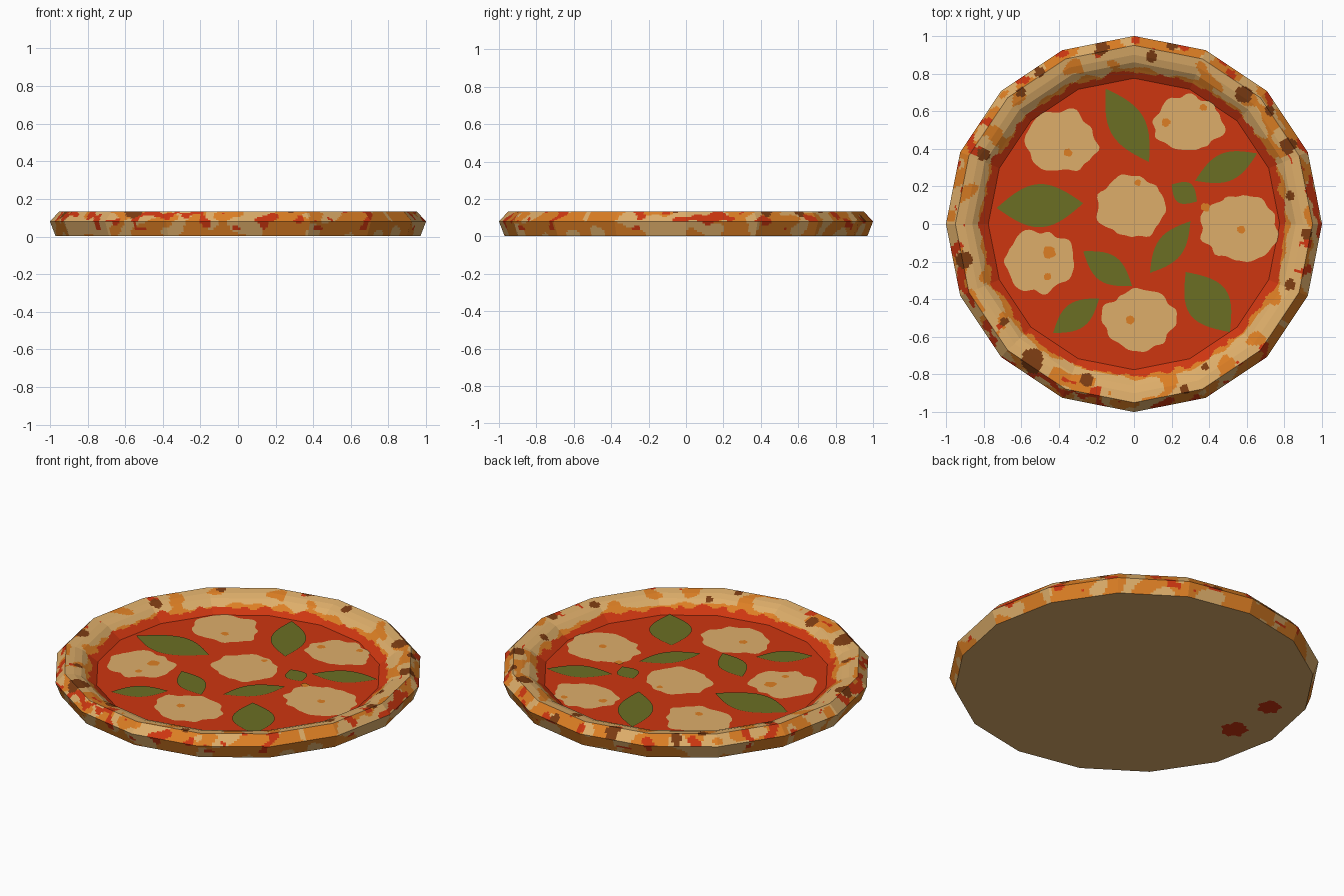
import bpy
import bmesh
from math import sin, cos, pi, tau, hypot
from mathutils import Vector, noise

cube = bpy.data.objects.get("Cube")
if cube:
    bpy.data.objects.remove(cube, do_unlink=True)

SIDES, COLS, STEPS = 16, 26, 7
SAUCE_Z = 0.05


def make_material(name, r, g, b):
    linear = [((c / 255 + 0.055) / 1.055) ** 2.4 for c in (r, g, b)] + [1]
    mat = bpy.data.materials.new(name)
    mat.use_nodes = True
    mat.diffuse_color = linear
    bsdf = mat.node_tree.nodes["Principled BSDF"]
    bsdf.inputs["Base Color"].default_value = linear
    bsdf.inputs["Roughness"].default_value = 0.9
    return mat


dough = make_material("baked dough", 222, 174, 106)
toasted = make_material("toasted orange", 221, 127, 36)
sauce_red = make_material("tomato red", 206, 54, 16)
burnt = make_material("burnt brown", 124, 60, 18)
green = make_material("basil green", 107, 110, 36)
TAN, ORANGE, RED, BROWN = range(4)


def finish(name, bm, mats):
    mesh = bpy.data.meshes.new(name)
    bm.to_mesh(mesh)
    bm.free()
    for mat in mats:
        mesh.materials.append(mat)
    obj = bpy.data.objects.new(name, mesh)
    bpy.context.collection.objects.link(obj)
    return obj


def plate(name, points, z, mat, down=False):
    bm = bmesh.new()
    face = bm.faces.new([bm.verts.new((x, y, z)) for x, y in points])
    face.normal_update()
    if (face.normal.z < 0) != down:
        face.normal_flip()
    return finish(name, bm, [mat])


def ring(radius, count=SIDES):
    return [(radius * cos(tau * i / count), radius * sin(tau * i / count))
            for i in range(count)]


def blob(x, y, rx, ry, wobble=0.1, count=64):
    # Rounded outline with uneven edges
    pts = []
    for i in range(count):
        c, s = cos(tau * i / count), sin(tau * i / count)
        k = 0.97 + wobble * noise.noise(Vector((c * 2.5 + x * 9, s * 2.5 + y * 9, 4.3)))
        pts.append((x + rx * k * c, y + ry * k * s))
    return pts


def leaf(x1, y1, x2, y2, width, count=14):
    # Two bowed edges meeting at pointed tips
    a, b = Vector((x1, y1)), Vector((x2, y2))
    side = (b - a).orthogonal().normalized() * width / 2
    ts = [i / count for i in range(count + 1)]
    upper = [a.lerp(b, t) + side * sin(pi * t) for t in ts]
    lower = [a.lerp(b, t) - side * sin(pi * t) for t in ts[1:-1]]
    return [tuple(p) for p in upper + lower[::-1]]


# Burnt bubbles on the rim: x, y, radius
CHAR = [(-.54, -.72, .065), (-.25, -.83, .035), (-.69, -.52, .02), (-.9, -.19, .045),
        (-.8, .37, .03), (-.6, .7, .03), (-.5, .81, .03), (-.17, .94, .04),
        (.09, .89, .03), (.2, .95, .03), (.59, .69, .045), (.72, .6, .025),
        (.82, .42, .045), (.83, .15, .025), (.92, -.05, .03), (.83, -.32, .03),
        (.38, -.76, .02), (.27, -.88, .025)]


def crust_colour(p, rho, zone):
    n = noise.noise(p * 9)
    m = noise.noise(p * 14 + Vector((7, 3, 5)))
    if zone > 0 and any(hypot(p.x - x, p.y - y) < r * (1 + 0.35 * m) for x, y, r in CHAR):
        return BROWN
    if zone == 0:
        if m > 0.42 and p.z > 0.03:
            return RED
        return TAN if n > 0.14 else ORANGE
    if zone == 1:
        if m > 0.24:
            return RED
        return TAN if n > 0.1 else ORANGE
    if rho < 0.817 + 0.03 * m:
        return RED
    if rho < 0.835 + 0.04 * n:
        return ORANGE
    if rho > 0.9 and m > 0.42:
        return RED
    return ORANGE if n > 0.27 else TAN


# Crust: a sixteen-sided ring swept from its profile
profile = [(.97, .002), (1, .08), (.95, .134), (.9, .126), (.86, .112),
           (.825, .085), (.775, SAUCE_Z)]
path = []
for zone, (a, b) in enumerate(zip(profile, profile[1:])):
    path += [(Vector(a).lerp(Vector(b), i / STEPS), zone) for i in range(STEPS)]
path.append((Vector(profile[-1]), zone))

corners = [Vector((x, y, 0)) for x, y in ring(1)]
unit = [corners[s].lerp(corners[(s + 1) % SIDES], c / COLS)
        for s in range(SIDES) for c in range(COLS)]
bm = bmesh.new()
rows = [[bm.verts.new((u.x * q.x, u.y * q.x, q.y)) for u in unit] for q, _ in path]
total = len(unit)
for k in range(len(rows) - 1):
    for i in range(total):
        j = (i + 1) % total
        f = bm.faces.new((rows[k][i], rows[k][j], rows[k + 1][j], rows[k + 1][i]))
        rho = (path[k][0].x + path[k + 1][0].x) / 2
        f.material_index = crust_colour(f.calc_center_median(), rho, path[k][1])
finish("crust", bm, [dough, toasted, sauce_red, burnt])

# Underside with two sauce stains
plate("base", ring(.97), .002, dough, down=True)
for x, y, r in [(-.73, .27, .065), (-.74, -.04, .075)]:
    plate("base_stain", blob(x, y, r, r, .3), 0, sauce_red, down=True)

# Sauce surface
plate("sauce", ring(.775), SAUCE_Z, sauce_red)

# Cheese patches: x, y, half width, half depth
for x, y, rx, ry in [(-.38, .445, .19, .17), (.29, .535, .19, .155), (-.01, .09, .19, .17),
                     (.56, -.02, .21, .185), (-.5, -.2, .185, .17), (.03, -.51, .205, .17)]:
    plate("cheese", blob(x, y, rx, ry, .2), SAUCE_Z + .003, dough)

# Toasted dots on the cheese
for x, y, r in [(-.35, .38, .022), (.17, .54, .024), (.37, .62, .02), (.02, .22, .018),
                (.38, .09, .024), (.57, -.03, .022), (-.45, -.15, .034),
                (-.46, -.28, .02), (-.02, -.51, .024)]:
    plate("cheese_dot", blob(x, y, r, r, .3, 20), SAUCE_Z + .006, toasted)

# Basil leaves: tip, tip, width
for args in [(-.15, .72, .08, .33, .19), (-.73, .085, -.27, .11, .23),
             (.325, .23, .655, .375, .15), (.2, .21, .335, .12, .12),
             (.085, -.26, .3, .015, .14), (-.27, -.145, -.01, -.33, .15),
             (.275, -.255, .51, -.575, .23), (-.43, -.58, -.185, -.395, .14)]:
    plate("basil_leaf", leaf(*args), SAUCE_Z + .005, green)
